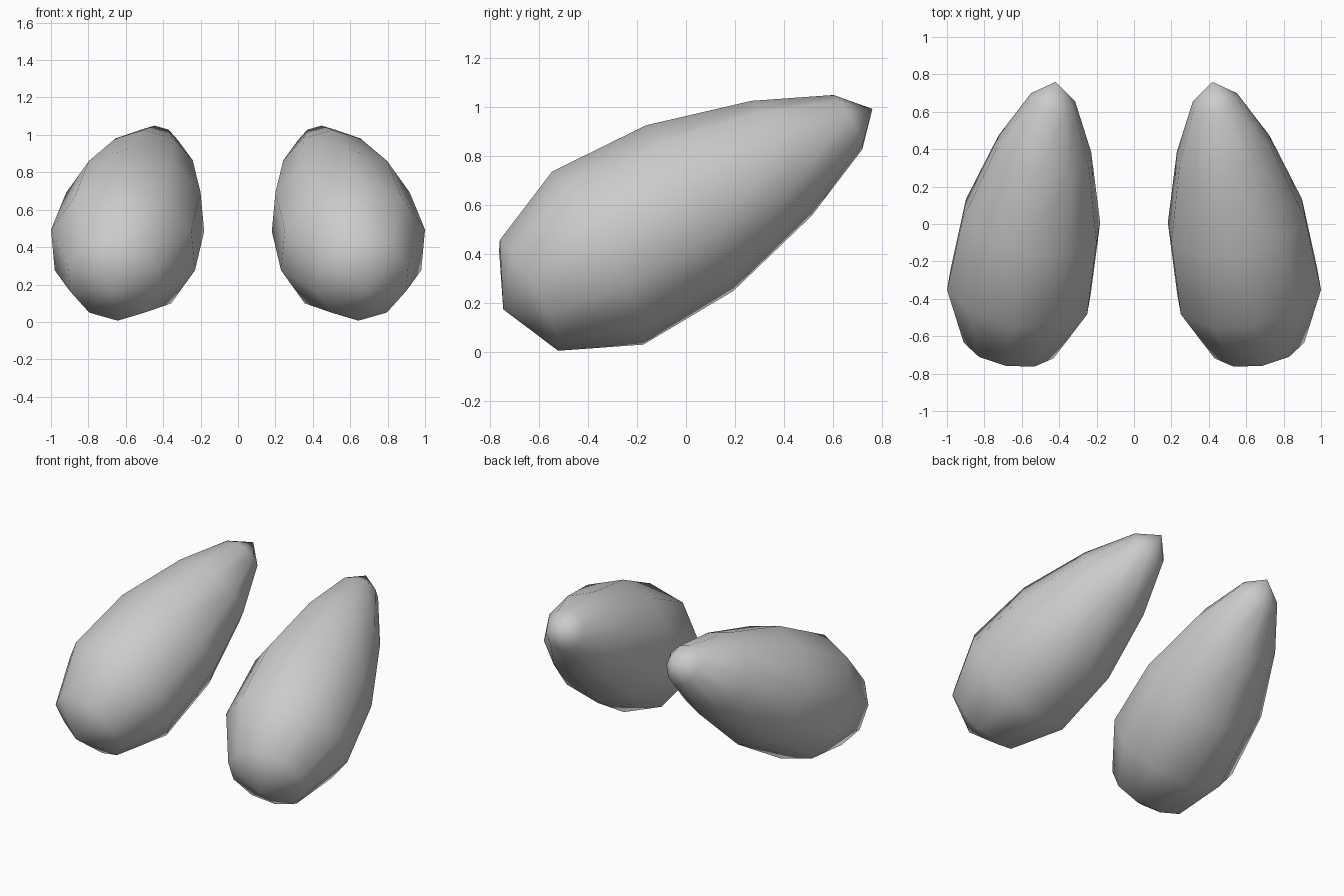
import bpy, bmesh, math
from mathutils import Vector

if "Cube" in bpy.data.objects:
    bpy.data.objects.remove(bpy.data.objects["Cube"])

SEGMENTS = 10
# (y position along the slanted axis, ring radius)
PROFILE = [(-0.745, 0), (-0.64, 0.256), (-0.36, 0.40), (0.015, 0.383),
           (0.39, 0.265), (0.66, 0.126), (0.76, 0)]

axis = Vector((-0.175, 1, 0.543)).normalized()
side = axis.cross(Vector((0, 0, 1))).normalized()
up = side.cross(axis).normalized()


def teardrop(name, mirror):
    bm = bmesh.new()
    rings = []
    for y, r in PROFILE:
        c = Vector((0.552 - 0.175 * y, y, 0.58 + 0.543 * y))
        ring = []
        for i in range(SEGMENTS if r else 1):
            a = math.pi / 2 + 2 * math.pi * i / SEGMENTS
            p = c + r * (math.cos(a) * side + math.sin(a) * up)
            ring.append(bm.verts.new((p.x * mirror, p.y, p.z)))
        rings.append(ring)
    for lo, hi in zip(rings, rings[1:]):
        for i in range(SEGMENTS):
            j = (i + 1) % SEGMENTS
            if len(lo) == 1:
                bm.faces.new((lo[0], hi[i], hi[j]))
            elif len(hi) == 1:
                bm.faces.new((lo[i], lo[j], hi[0]))
            else:
                bm.faces.new((lo[i], lo[j], hi[j], hi[i]))
    bmesh.ops.recalc_face_normals(bm, faces=bm.faces)
    for f in bm.faces:
        f.smooth = True
    mesh = bpy.data.meshes.new(name)
    bm.to_mesh(mesh)
    bm.free()
    bpy.context.collection.objects.link(bpy.data.objects.new(name, mesh))


# Mirrored pair of slanted teardrops
teardrop("right_teardrop", 1)
teardrop("left_teardrop", -1)
